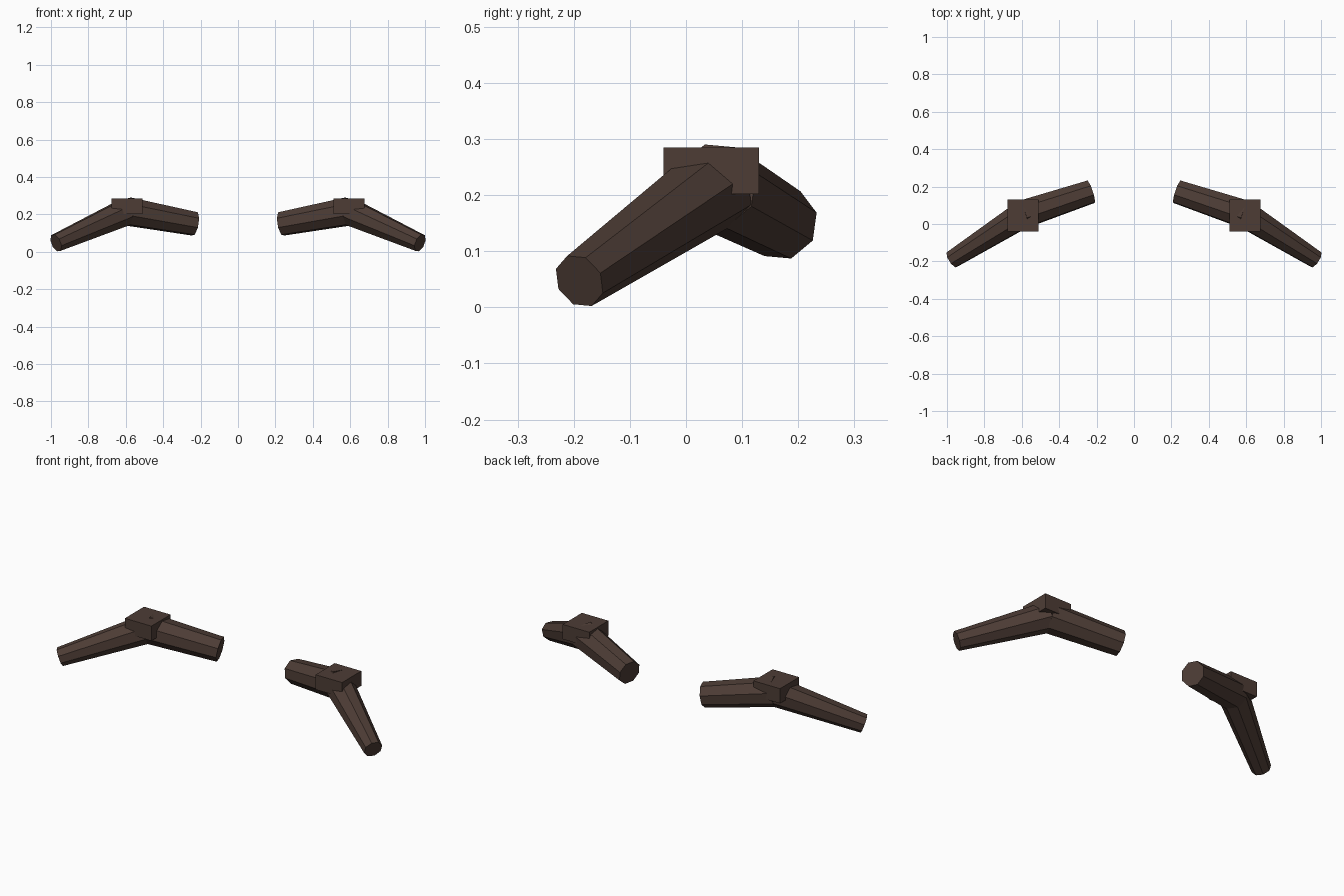
import bpy, bmesh, math
from mathutils import Vector

if "Cube" in bpy.data.objects:
    bpy.data.objects.remove(bpy.data.objects["Cube"])

brown = bpy.data.materials.new("dark_brown")
brown.diffuse_color = (0.075, 0.046, 0.036, 1)
brown.use_nodes = True
brown.node_tree.nodes["Principled BSDF"].inputs["Base Color"].default_value = brown.diffuse_color


def finish(name, bm):
    bmesh.ops.recalc_face_normals(bm, faces=bm.faces)
    mesh = bpy.data.meshes.new(name)
    bm.to_mesh(mesh)
    bm.free()
    mesh.materials.append(brown)
    bpy.context.collection.objects.link(bpy.data.objects.new(name, mesh))


def limb(name, start, end, r1, r2, sx, sides=8, twist=-5):
    """Tapered eight-sided tube with closed ends; sx = -1 mirrors it."""
    a, b = Vector(start), Vector(end)
    axis = (b - a).normalized()
    side = Vector((-axis.y, axis.x, 0)).normalized()
    up = axis.cross(side)
    bm = bmesh.new()
    rings = []
    for c, r in ((a, r1), (b, r2)):
        ring = []
        for k in range(sides):
            t = math.radians(twist) + (k + 0.5) * math.tau / sides
            p = c + r * (math.cos(t) * side + math.sin(t) * up)
            ring.append(bm.verts.new((sx * p.x, p.y, p.z)))
        rings.append(ring)
        bm.faces.new(ring)
    for k in range(sides):
        j = (k + 1) % sides
        bm.faces.new((rings[0][k], rings[0][j], rings[1][j], rings[1][k]))
    finish(name, bm)


def box(name, lo, hi, sx):
    bm = bmesh.new()
    bmesh.ops.create_cube(bm, size=1)
    for v in bm.verts:
        p = [(l + h) / 2 + c * (h - l) for l, h, c in zip(lo, hi, v.co)]
        v.co = (sx * p[0], p[1], p[2])
    finish(name, bm)


elbow = (0.592, 0.052, 0.216)
for label, sx in (("right", 1), ("left", -1)):
    # upper arm, from the inner end out to the elbow
    limb(label + "_upper_arm", (0.231, 0.172, 0.149), elbow, 0.066, 0.079, sx)
    # forearm, sloping forward and down
    limb(label + "_forearm", elbow, (0.973, -0.190, 0.047), 0.077, 0.050, sx)
    # square pad over the elbow
    box(label + "_elbow_pad", (0.51, -0.04, 0.202), (0.675, 0.13, 0.285), sx)
